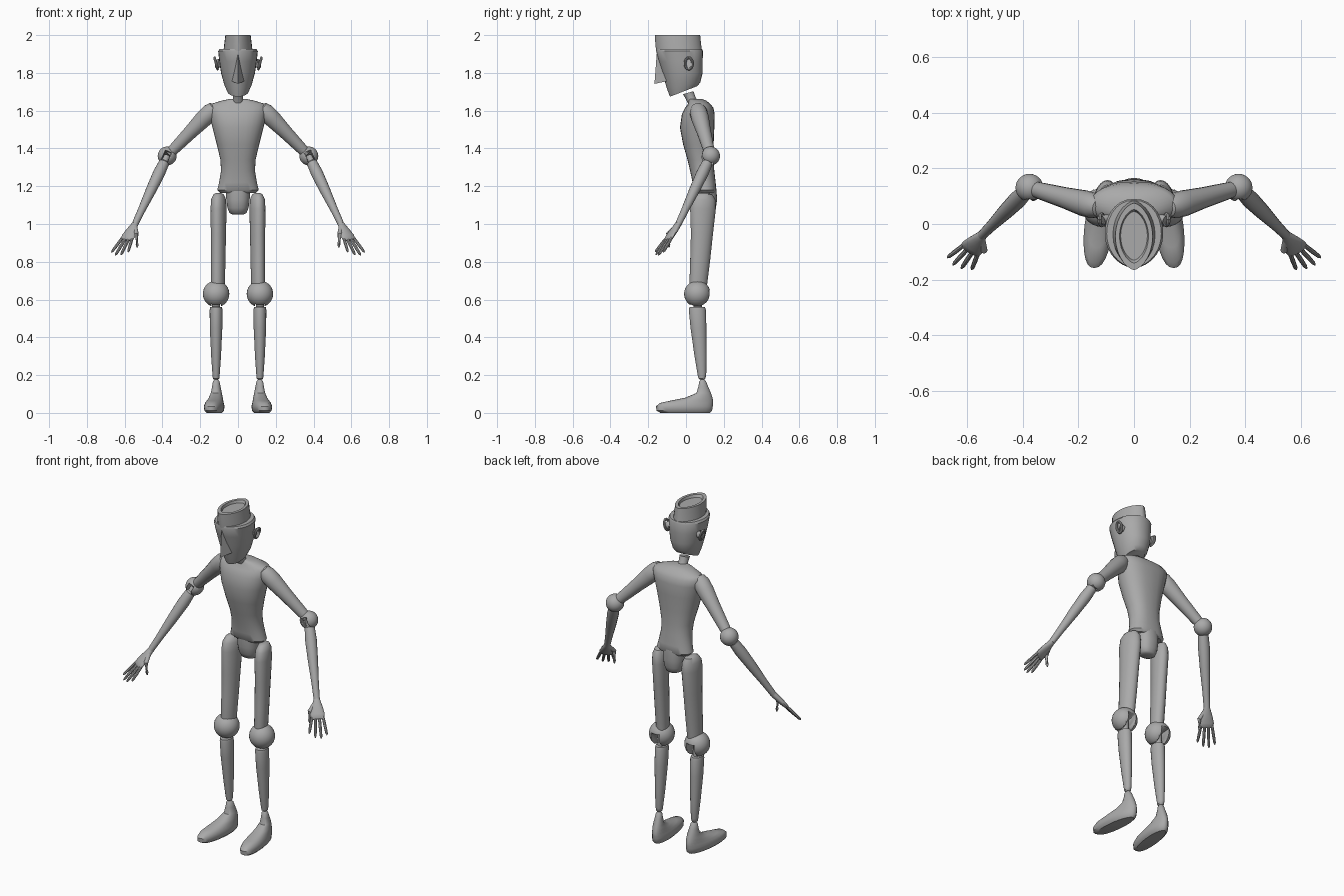
import bpy, bmesh
from math import sin, cos, pi, radians, copysign
from mathutils import Vector, Matrix

cube = bpy.data.objects.get("Cube")
if cube:
    bpy.data.objects.remove(cube)

GREY = (0.4, 0.4, 0.4, 1)
mat = bpy.data.materials.new("plain grey")
mat.use_nodes = True
mat.diffuse_color = GREY
bsdf = mat.node_tree.nodes["Principled BSDF"]
bsdf.inputs["Base Color"].default_value = GREY
bsdf.inputs["Roughness"].default_value = 0.7


def finish(name, bm, angle=40):
    bmesh.ops.recalc_face_normals(bm, faces=bm.faces)
    me = bpy.data.meshes.new(name)
    bm.to_mesh(me)
    bm.free()
    me.materials.append(mat)
    me.shade_smooth()
    me.set_sharp_from_angle(angle=radians(angle))
    ob = bpy.data.objects.new(name, me)
    bpy.context.collection.objects.link(ob)
    return ob


def loft(name, rings, angle=40):
    """Skin a list of equal-length point rings and cap both ends."""
    bm = bmesh.new()
    rows = [[bm.verts.new(p) for p in ring] for ring in rings]
    n = len(rows[0])
    for a, b in zip(rows, rows[1:]):
        for i in range(n):
            j = (i + 1) % n
            bm.faces.new((a[i], a[j], b[j], b[i]))
    bm.faces.new(rows[0])
    bm.faces.new(rows[-1])
    return finish(name, bm, angle)


def slices(name, levels, cx=0, front=1.0, back=1.0, lean=0.0, tilt=None, n=28, angle=40):
    """Horizontal outlines (z, half width, y front, y back); powers above 1 make pointed ends."""
    rings = []
    for k, (z, w, y0, y1) in enumerate(levels):
        ring = []
        for i in range(n):
            a = 2 * pi * i / n
            c, s = cos(a), sin(a)
            p = front if c < 0 else back
            y = (y0 + y1) / 2 + (y1 - y0) / 2 * c
            x = cx + w * copysign(abs(s) ** p, s) + lean * (0.09 - y)
            ring.append((x, y, z + (tilt[k] * c if tilt else 0)))
        rings.append(ring)
    return loft(name, rings, angle)


def tube(name, pts, ref=(0, 0, 1), n=16, angle=40):
    """Round or flattened limb through (position, radius along ref, other radius)."""
    rings = []
    for i, (p, ra, rb) in enumerate(pts):
        d = (pts[min(i + 1, len(pts) - 1)][0] - pts[max(i - 1, 0)][0]).normalized()
        a = Vector(ref)
        a = (a - d * a.dot(d)).normalized()
        b = d.cross(a)
        rings.append([p + a * ra * cos(t) + b * rb * sin(t)
                      for t in (2 * pi * j / n for j in range(n))])
    return loft(name, rings, angle)


def limb(name, a, b, stations, n=16):
    return tube(name, [(a.lerp(b, t), r, r) for t, r in stations], n=n)


def ball(name, centre, r, along, bend):
    """Joint ball with a slot that lets the lower limb swing towards bend."""
    bm = bmesh.new()
    bmesh.ops.create_uvsphere(bm, u_segments=28, v_segments=18, radius=r,
                              matrix=Matrix.Translation(centre))
    ob = finish(name, bm)
    f = along.normalized()
    b = (bend - f * bend.dot(f)).normalized()
    h = f.cross(b)
    frame = Matrix((h, f, b)).transposed().to_4x4()
    frame.translation = centre + f * r * 0.85 + b * r * 0.9
    bm = bmesh.new()
    bmesh.ops.create_cube(bm, size=2, matrix=frame @ Matrix.Diagonal((0.36 * r, r, 1.5 * r, 1)))
    cutter = finish(name + "_cutter", bm)
    cutter.hide_render = True
    cutter.hide_set(True)
    cutter.display_type = 'WIRE'
    mod = ob.modifiers.new("slot", 'BOOLEAN')
    mod.operation = 'DIFFERENCE'
    mod.object = cutter


# Torso, pelvis and neck
slices("torso", [(1.165, .095, .055, .15), (1.18, .11, .04, .16), (1.22, .10, .035, .157),
                 (1.28, .09, .022, .15), (1.34, .093, .008, .146), (1.42, .112, -.015, .146),
                 (1.51, .135, -.032, .15), (1.58, .152, -.022, .152), (1.615, .158, -.005, .145),
                 (1.635, .145, .01, .13), (1.655, .08, .015, .105), (1.663, .035, .02, .08)],
       front=.8, back=.75)
slices("pelvis", [(1.05, .03, .085, .14), (1.058, .045, .07, .15), (1.085, .056, .055, .158),
                  (1.13, .062, .045, .165), (1.19, .065, .045, .16)], front=.8, back=.8)
slices("neck", [(1.64, .033, .01, .07), (1.668, .026, -.002, .05), (1.695, .028, -.016, .04)],
       tilt=(0, .004, .008), n=16)

# Head: wedge-shaped, tapering to a tilted jaw
slices("head", [(1.702, .056, -.085, .06), (1.735, .072, -.102, .076), (1.80, .09, -.125, .088),
                (1.86, .099, -.143, .088), (1.915, .105, -.158, .09), (1.926, .098, -.155, .085)],
       front=1.1, back=.9, tilt=(.028, .016, 0, 0, 0, 0), angle=35)
slices("hat", [(1.915, .077, -.158, .085), (1.95, .073, -.162, .08), (2.0, .067, -.165, .075),
               (2.0, .052, -.14, .052), (1.985, .048, -.13, .045)],
       front=1.25, back=1.25, angle=30)

# Nose: sharp wedge hanging from the brow
bm = bmesh.new()
tip, brow, root = [bm.verts.new(v) for v in ((0, -.167, 1.742), (0, -.155, 1.90), (0, -.09, 1.88))]
left, right = [bm.verts.new((s * .036, -.095, 1.757)) for s in (1, -1)]
for face in ((tip, brow, left), (tip, right, brow), (brow, root, left), (brow, right, root),
             (tip, left, right), (left, root, right)):
    bm.faces.new(face)
finish("nose", bm, 20)

for s, side in ((1, "left_"), (-1, "right_")):
    def V(x, y, z):
        return Vector((s * x, y, z))

    # Ear: rim with a thin inner shell
    rim = []
    for i in range(25):
        a = 2 * pi * i / 24
        rim.append((V(.116 + .008 * cos(a), .015 + .02 * sin(a), 1.85 + .03 * cos(a)), .007, .007))
    tube(side + "ear_rim", rim, ref=(1, 0, 0), n=8)
    tube(side + "ear_shell", [(V(.09, .022, 1.845), .016, .012), (V(.105, .018, 1.848), .024, .016),
                              (V(.112, .015, 1.85), .026, .018)], n=16)

    # Arm
    shoulder, elbow, wrist = V(.145, .065, 1.595), V(.375, .13, 1.36), V(.545, -.04, 1.0)
    limb(side + "upper_arm", shoulder, elbow,
         [(-.12, .015), (-.09, .034), (0, .046), (.15, .047), (.45, .038), (.8, .031), (.95, .027)])
    ball(side + "elbow", elbow, .05, wrist - elbow, Vector((0, -1, .2)))
    limb(side + "forearm", elbow, wrist,
         [(0, .016), (.08, .018), (.1, .028), (.25, .032), (.5, .028), (.8, .02), (1, .017)])

    # Hand: flat palm, four fingers and a thumb
    d = V(.095, -.12, -.175).normalized()
    spread = V(.84, .52, .10).normalized()
    tube(side + "palm", [(wrist + d * t, w, h) for t, w, h in
                         ((-.01, .015, .015), (.01, .02, .017), (.05, .032, .016),
                          (.085, .04, .014), (.108, .038, .011), (.113, .03, .006))], ref=spread)
    for name, k, length in (("index", -.03, .09), ("middle", -.01, .115),
                            ("ring", .01, .122), ("little", .03, .105)):
        base = wrist + d * .1 + spread * k
        end = base + d * length + spread * k * .6
        limb(side + name + "_finger", base, end,
             [(0, .008), (.5, .0085), (.9, .007), (1, .003)], n=8)
    root, bend, end = wrist + d * .02 - spread * .01, wrist + d * .065 - spread * .04, V(.533, -.09, .875)
    tube(side + "thumb", [(root, .012, .012), (bend, .012, .012),
                          (bend.lerp(end, .8), .008, .008), (end, .003, .003)], n=10)

    # Leg
    tilt = s * .03
    slices(side + "thigh", [(1.165, .012, .075, .11), (1.157, .027, .05, .14), (1.13, .039, .03, .155),
                            (1.08, .042, .022, .158), (.95, .04, .026, .143), (.8, .038, .022, .127),
                            (.68, .037, .018, .112), (.65, .034, .02, .11)],
           cx=s * .103, lean=s * .12, n=20)
    knee = V(.116, .06, .63)
    ball(side + "knee", knee, .07, Vector((0, .1, -1)), Vector((0, 1, 0)))
    slices(side + "shin", [(.63, .02, .04, .08), (.562, .021, .04, .085), (.56, .031, .018, .1),
                           (.545, .034, .015, .105), (.45, .033, .024, .108), (.3, .026, .045, .109),
                           (.2, .019, .062, .107), (.182, .017, .066, .103), (.176, .01, .074, .096)],
           cx=s * .116, n=20)

    # Foot: long shoe shape rising to a slim ankle
    slices(side + "foot", [(0, .038, -.135, .125), (.012, .049, -.157, .138), (.035, .052, -.158, .142),
                           (.052, .047, -.14, .144), (.064, .042, -.085, .144), (.08, .036, -.005, .14),
                           (.105, .029, .055, .132), (.14, .022, .066, .117), (.165, .018, .07, .107),
                           (.176, .009, .078, .098)],
           cx=s * .115, lean=s * .11, front=.8, back=.95)
